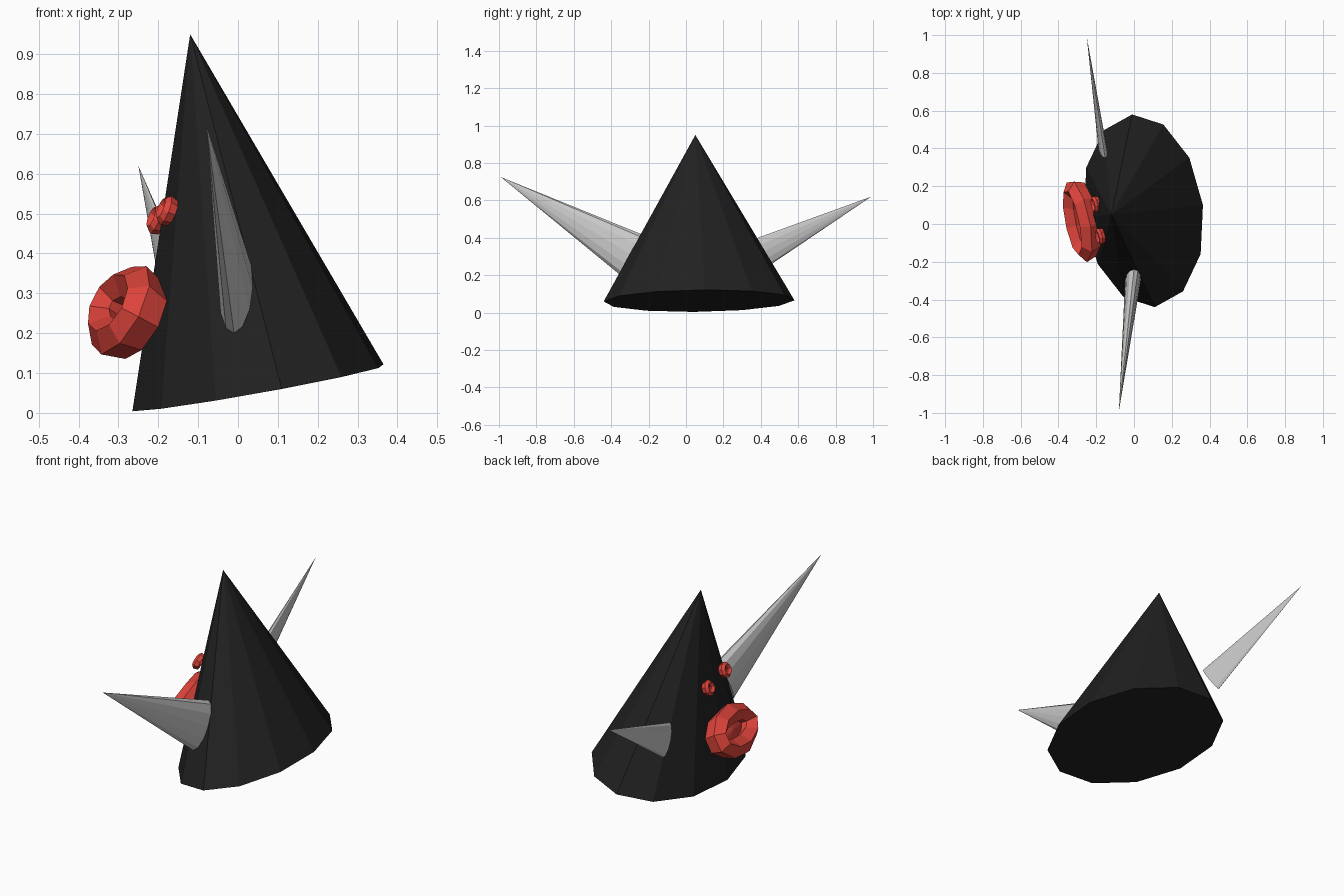
import bpy, bmesh
from math import sin, cos, pi
from mathutils import Vector as V

if "Cube" in bpy.data.objects:
    bpy.data.objects.remove(bpy.data.objects["Cube"])


def material(name, rgb):
    m = bpy.data.materials.new(name)
    m.diffuse_color = (*rgb, 1)
    m.use_nodes = True
    m.node_tree.nodes["Principled BSDF"].inputs["Base Color"].default_value = m.diffuse_color
    return m


BLACK = material("black", (0.015, 0.015, 0.015))
RED = material("red", (0.76, 0.06, 0.045))


def finish(name, bm, mat=None):
    bmesh.ops.recalc_face_normals(bm, faces=bm.faces)
    me = bpy.data.meshes.new(name)
    bm.to_mesh(me)
    bm.free()
    ob = bpy.data.objects.new(name, me)
    bpy.context.collection.objects.link(ob)
    if mat:
        me.materials.append(mat)
    return ob


def cone(name, tip, centre, u, v, sides=12, mat=None):
    """Capped cone on an elliptical base spanned by half-axes u and v."""
    bm = bmesh.new()
    c, u, v = V(centre), V(u), V(v)
    t = bm.verts.new(tip)
    ring = [bm.verts.new(c + u * cos(2 * pi * i / sides) + v * sin(2 * pi * i / sides))
            for i in range(sides)]
    bm.faces.new(ring)
    for i in range(sides):
        bm.faces.new((ring[i], ring[(i + 1) % sides], t))
    return finish(name, bm, mat)


def lips(name, centre, a, b, tube, depth, major=9, minor=5, floor=True):
    """Faceted oval ring: a, b are centre-line half-axes; floor closes the back."""
    bm = bmesh.new()
    c, a, b = V(centre), V(a), V(b)
    n = b.cross(a).normalized()
    if n.x > 0:
        n = -n
    rings = []
    for i in range(major):
        t = 2 * pi * (i + 0.5) / major
        out = (a.normalized() * cos(t) + b.normalized() * sin(t)).normalized()
        p = c + a * cos(t) + b * sin(t)
        rings.append([bm.verts.new(p + out * tube * cos(2 * pi * j / minor + 0.3)
                                   + n * depth * sin(2 * pi * j / minor + 0.3))
                      for j in range(minor)])
    for i in range(major):
        r, s = rings[i], rings[(i + 1) % major]
        for j in range(minor):
            k = (j + 1) % minor
            bm.faces.new((r[j], s[j], s[k], r[k]))
    if floor:
        mid = [bm.verts.new(c + (a * cos(2 * pi * (i + .5) / major)
                                 + b * sin(2 * pi * (i + .5) / major)) - n * depth * 0.4)
               for i in range(major)]
        hub = bm.verts.new(c)
        for i in range(major):
            bm.faces.new((mid[i], mid[(i + 1) % major], hub))
    return finish(name, bm, RED)


# Leaning body cone
cone("body", (-0.12, 0.05, 0.95), (0.05, 0.07, 0.063),
     (-0.06, 0.51, 0.003), (0.315, 0.03, 0.059), mat=BLACK)

# Two flattened spikes as arms
cone("front_arm", (-0.08, -0.99, 0.725), (-0.005, -0.295, 0.31),
     (0.005, 0.055, 0.11), (0.042, 0, 0.004))
cone("back_arm", (-0.25, 0.99, 0.62), (-0.165, 0.395, 0.318),
     (0.012, -0.045, 0.07), (0.022, 0.003, 0))

# Open mouth and two small ring eyes on the -x side
lips("mouth", (-0.28, 0.02, 0.253), (-0.035, 0.172, 0.015), (0.036, 0.005, 0.07), 0.05, 0.055)
for name, centre in (("left_eye", (-0.202, 0.105, 0.485)), ("right_eye", (-0.178, -0.065, 0.507))):
    lips(name, centre, (-0.006, 0.032, 0.004), (0.01, 0.0, 0.024), 0.014, 0.018)
